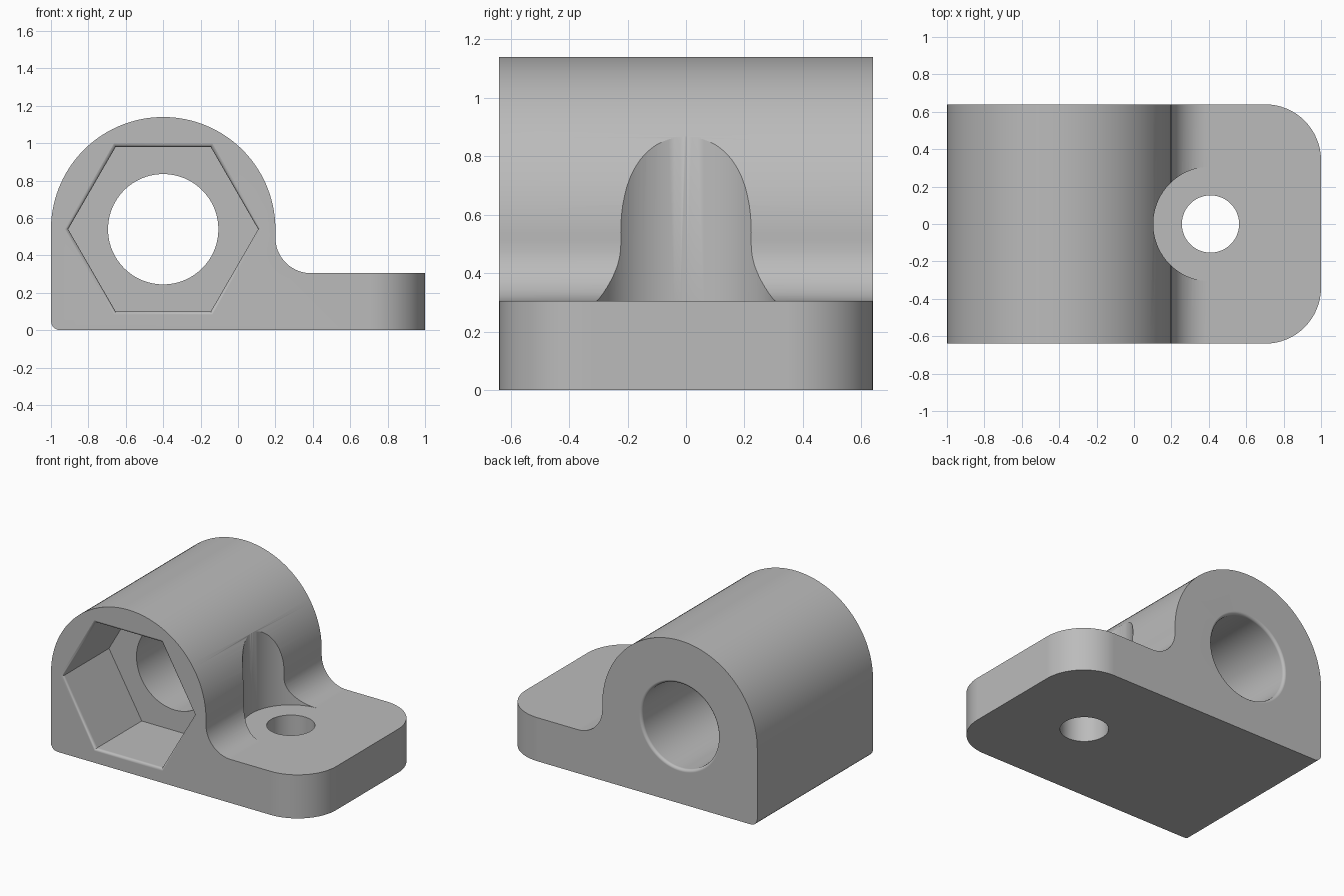
import bpy, bmesh, math
from mathutils import Matrix, Vector

cube = bpy.data.objects.get("Cube")
if cube:
    bpy.data.objects.remove(cube, do_unlink=True)

HALF = 0.64            # half the width along y
PLATE = 0.305          # height of the foot plate
AXIS = Vector((-0.4, 0, 0.54))
BOLT = Vector((0.409, 0, 0))

grey = bpy.data.materials.new("light grey")
grey.use_nodes = True
colour = (0.5, 0.5, 0.5, 1)
grey.diffuse_color = colour
grey.node_tree.nodes["Principled BSDF"].inputs["Base Color"].default_value = colour


def arc(cx, cz, r, start, end, steps):
    """Points on an arc in the xz plane, angles in degrees."""
    angles = [math.radians(start + (end - start) * i / steps) for i in range(steps + 1)]
    return [(cx + r * math.cos(a), cz + r * math.sin(a)) for a in angles]


def finish(bm, name):
    bmesh.ops.recalc_face_normals(bm, faces=bm.faces)
    mesh = bpy.data.meshes.new(name)
    bm.to_mesh(mesh)
    bm.free()
    mesh.materials.append(grey)
    obj = bpy.data.objects.new(name, mesh)
    bpy.context.collection.objects.link(obj)
    return obj


def prism(name, sections, sides, matrix):
    """Closed solid of revolution along local z from (radius, height) sections."""
    bm = bmesh.new()
    rings = []
    for r, h in sections:
        angles = [math.tau * i / sides for i in range(sides)]
        rings.append([bm.verts.new((r * math.cos(a), r * math.sin(a), h)) for a in angles])
    for low, high in zip(rings, rings[1:]):
        for i in range(sides):
            j = (i + 1) % sides
            bm.faces.new((low[i], low[j], high[j], high[i]))
    bm.faces.new(rings[0])
    bm.faces.new(rings[-1])
    bm.transform(matrix)
    return finish(bm, name)


def rounded_mouth(r, lip, height, steps=3):
    """Sections that flare a hole outwards to a rounded lip at the given height."""
    curve = [math.pi / 2 * i / steps for i in range(steps + 1)]
    rim = [(r + lip * (1 - math.cos(a)), height - lip + lip * math.sin(a)) for a in curve]
    return rim + [(r + lip, height + 0.1)]


# Body: side profile with round housing, fillet and foot plate
outline = (arc(-0.95, 0.05, 0.05, 270, 180, 5)
           + arc(AXIS.x, AXIS.z, 0.6, 180, -3, 61)
           + arc(0.39, PLATE + 0.19, 0.19, 180, 270, 18)
           + [(1, PLATE), (1, 0)])
bm = bmesh.new()
face = bm.faces.new([bm.verts.new((x, -HALF, z)) for x, z in outline])
side = bmesh.ops.extrude_face_region(bm, geom=[face])
moved = [v for v in side["geom"] if isinstance(v, bmesh.types.BMVert)]
bmesh.ops.translate(bm, verts=moved, vec=(0, 2 * HALF, 0))
corners = [e for e in bm.edges if all(v.co.x > 0.99 for v in e.verts)
           and abs(e.verts[0].co.z - e.verts[1].co.z) > 0.1]
bmesh.ops.bevel(bm, geom=corners, offset=0.3, segments=16, profile=0.5, affect='EDGES')
body = finish(bm, "bearing_bracket")

# Cutters: bore, nut pocket, bolt hole and bolt head clearance
to_back = Matrix.Translation(AXIS) @ Matrix.Rotation(-math.pi / 2, 4, 'X')
to_front = Matrix.Translation(AXIS) @ Matrix.Rotation(math.pi / 2, 4, 'X')
upright = Matrix.Translation(BOLT)
cutters = [
    prism("bore_cutter", [(0.295, -0.4)] + rounded_mouth(0.295, 0.02, HALF), 96, to_back),
    prism("nut_pocket_cutter", [(0.508, 0.13)] + rounded_mouth(0.508, 0.02, HALF), 6, to_front),
    prism("bolt_hole_cutter", [(0.153, -0.1), (0.153, 0.6)], 64, upright),
    prism("bolt_head_cutter", [(0.306, PLATE), (0.306, 1.3)], 96, upright),
]
bpy.context.view_layer.objects.active = body
for cutter in cutters:
    cutter.hide_render = True
    cut = body.modifiers.new(cutter.name, 'BOOLEAN')
    cut.operation = 'DIFFERENCE'
    cut.solver = 'EXACT'
    cut.object = cutter
    bpy.ops.object.modifier_apply(modifier=cut.name)
    bpy.data.objects.remove(cutter, do_unlink=True)

# Smooth round surfaces, sharp edges kept
bpy.ops.object.select_all(action='DESELECT')
body.select_set(True)
bpy.ops.object.shade_smooth_by_angle(angle=math.radians(32))
weighted = body.modifiers.new("face weighted shading", 'WEIGHTED_NORMAL')
weighted.keep_sharp = True
